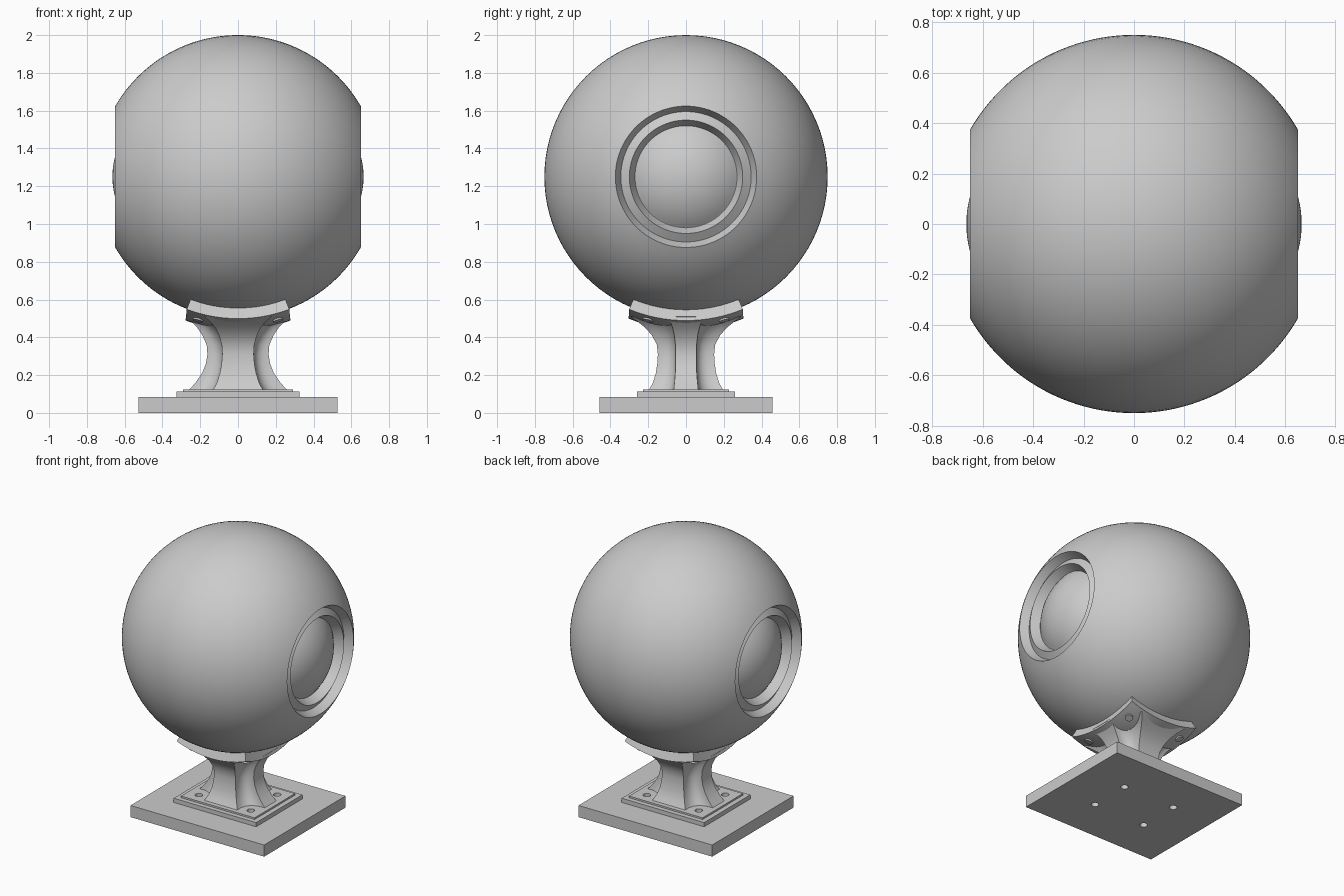
import bpy, bmesh, math
from mathutils import Vector

if "Cube" in bpy.data.objects:
    bpy.data.objects.remove(bpy.data.objects["Cube"])

R, CZ = 0.75, 1.25   # ball radius and centre height


def make(name, verts, faces, smooth=True):
    me = bpy.data.meshes.new(name)
    me.from_pydata(verts, [], faces)
    bm = bmesh.new()
    bm.from_mesh(me)
    bmesh.ops.recalc_face_normals(bm, faces=bm.faces)
    bm.to_mesh(me)
    bm.free()
    ob = bpy.data.objects.new(name, me)
    bpy.context.collection.objects.link(ob)
    if smooth:
        bpy.ops.object.select_all(action='DESELECT')
        ob.select_set(True)
        bpy.context.view_layer.objects.active = ob
        bpy.ops.object.shade_smooth_by_angle(angle=math.radians(25))
    return ob


def skin(name, rings):
    """Loft closed rings of equal length and cap both ends."""
    n = len(rings[0])
    verts = [p for r in rings for p in r]
    faces = [(k * n + i, k * n + (i + 1) % n, (k + 1) * n + (i + 1) % n, (k + 1) * n + i)
             for k in range(len(rings) - 1) for i in range(n)]
    faces += [tuple(range(n)), tuple(range(len(verts) - n, len(verts)))]
    return make(name, verts, faces)


def box(name, hx, hy, z0, z1):
    bpy.ops.mesh.primitive_cube_add(size=1, location=(0, 0, (z0 + z1) / 2))
    ob = bpy.context.object
    ob.name = name
    ob.scale = (2 * hx, 2 * hy, z1 - z0)
    bpy.ops.object.transform_apply(location=False, rotation=False, scale=True)
    return ob


# ball: lathe about x, with ringed recess and shallow dome on each side
RD, TIP = 0.41, 0.665
half = []
for i in range(12):
    a = math.asin(0.268 / RD) * (i + 0.05) / 11.05
    half.append((TIP - RD + RD * math.cos(a), RD * math.sin(a)))
half += [(0.565, 0.27), (0.625, 0.30), (0.595, 0.345)]
a0 = math.acos(0.65 / R)
for i in range(25):
    a = a0 + (math.pi / 2 - a0) * i / 24
    half.append((R * math.cos(a), R * math.sin(a)))
profile = half + [(-x, r) for x, r in half[-2::-1]]
SEG = 96
skin("ball", [[(x, r * math.cos(2 * math.pi * j / SEG), CZ + r * math.sin(2 * math.pi * j / SEG))
               for j in range(SEG)] for x, r in profile])

# cradle: curved square plate following the ball
N = 16


def cradle_point(i, j, r):
    s, t = 2 * i / N - 1, 2 * j / N - 1
    d = Vector((0.365 * s * (1 + 0.06 * t * t), 0.405 * t * (1 + 0.06 * s * s), -1)).normalized()
    return Vector((0, 0, CZ)) + d * r


def cradle(name, r0, r1):
    M = N + 1
    verts = [cradle_point(i, j, r) for r in (r0, r1) for i in range(M) for j in range(M)]
    faces = []
    for o in (0, M * M):
        faces += [(o + i * M + j, o + i * M + j + 1, o + (i + 1) * M + j + 1, o + (i + 1) * M + j)
                  for i in range(N) for j in range(N)]
    rim = ([i * M for i in range(N)] + [N * M + j for j in range(N)]
           + [i * M + N for i in range(N, 0, -1)] + list(range(N, 0, -1)))
    for k, p in enumerate(rim):
        q = rim[(k + 1) % len(rim)]
        faces.append((p, q, q + M * M, p + M * M))
    return make(name, verts, faces)


cradle("cradle", 0.745, 0.81)

# cradle bolts under each corner
for sx in (-1, 1):
    for sy in (-1, 1):
        d = Vector((sx * 0.21, sy * 0.20, -0.75)).normalized()
        bpy.ops.mesh.primitive_cylinder_add(vertices=20, radius=0.027, depth=0.03,
                                            location=Vector((0, 0, CZ)) + d * 0.803,
                                            rotation=d.to_track_quat('Z', 'Y').to_euler())
        bpy.context.object.name = "cradle_bolt"

# pedestal: waisted column with concave corners
# rows: height, half depth x, half depth y, front face half width, side face half width
KEYS = [(0.115, 0.265, 0.20, 0.135, 0.066), (0.16, 0.225, 0.175, 0.112, 0.061),
        (0.21, 0.19, 0.16, 0.096, 0.057), (0.26, 0.17, 0.152, 0.087, 0.055),
        (0.31, 0.162, 0.149, 0.083, 0.055), (0.36, 0.166, 0.154, 0.086, 0.056),
        (0.41, 0.188, 0.18, 0.10, 0.062), (0.45, 0.215, 0.215, 0.12, 0.071),
        (0.48, 0.243, 0.252, 0.145, 0.082), (0.51, 0.272, 0.293, 0.18, 0.10)]


def column_ring(z, X, Y, a, b):
    p0, p2, c = Vector((X, b)), Vector((a, Y)), Vector((a, b)) * 0.9
    arc = [(1 - t) ** 2 * p0 + 2 * t * (1 - t) * c + t * t * p2 for t in [k / 8 for k in range(9)]]
    ring = []
    for sx, sy in ((1, 1), (-1, 1), (-1, -1), (1, -1)):
        ring += [(sx * p.x, sy * p.y, z) for p in (arc if sx * sy > 0 else arc[::-1])]
    return ring


skin("pedestal", [column_ring(*k) for k in KEYS])

# stepped base with four through holes
base = [box("base_slab", 0.527, 0.458, 0, 0.083),
        box("mounting_plate", 0.325, 0.26, 0.083, 0.113),
        box("mounting_plate_step", 0.29, 0.227, 0.113, 0.125)]
cutters = []
for sx in (-1, 1):
    for sy in (-1, 1):
        bpy.ops.mesh.primitive_cylinder_add(vertices=24, radius=0.025, depth=0.4,
                                            location=(sx * 0.205, sy * 0.148, 0.05))
        cutters.append(bpy.context.object)
bpy.ops.object.select_all(action='DESELECT')
for c in cutters:
    c.select_set(True)
bpy.context.view_layer.objects.active = cutters[0]
bpy.ops.object.join()
cutter = bpy.context.object
cutter.name = "hole_cutter"
cutter.hide_render = True
for ob in base:
    m = ob.modifiers.new("holes", 'BOOLEAN')
    m.operation, m.solver, m.object = 'DIFFERENCE', 'EXACT', cutter
    bpy.context.view_layer.objects.active = ob
    bpy.ops.object.modifier_apply(modifier=m.name)
bpy.data.objects.remove(cutter)
